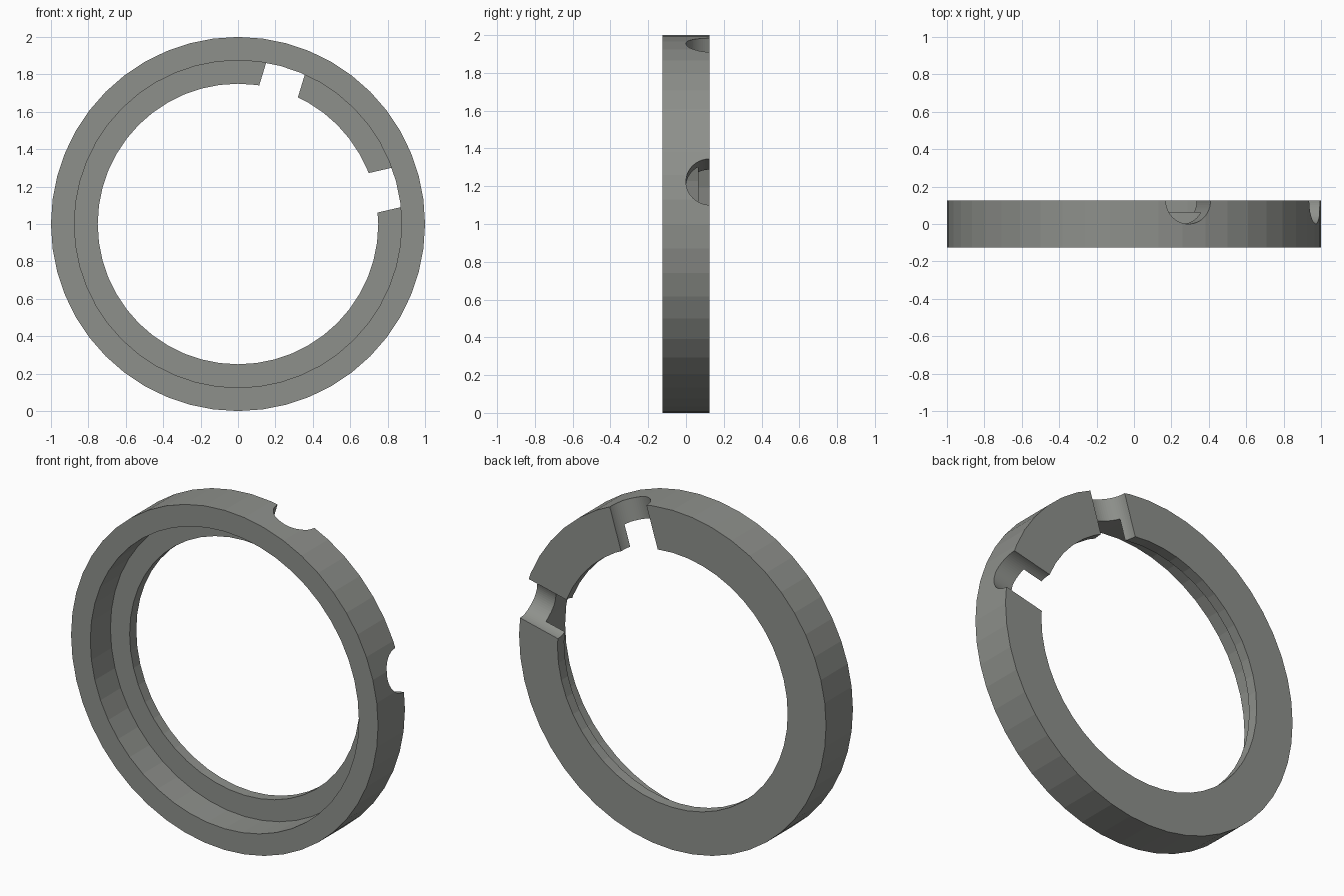
import bpy, bmesh, math
from mathutils import Matrix, Vector

if "Cube" in bpy.data.objects:
    bpy.data.objects.remove(bpy.data.objects["Cube"])

SEG = 48
grey = bpy.data.materials.new("warm_grey")
grey.diffuse_color = (0.27, 0.28, 0.26, 1)
grey.use_nodes = True
grey.node_tree.nodes["Principled BSDF"].inputs["Base Color"].default_value = grey.diffuse_color

# Ring: stepped profile (radius, y) spun around the y axis
profile = [(1, -0.125), (1, 0.125), (0.75, 0.125),
           (0.75, 0.0625), (0.875, 0.0625), (0.875, -0.125)]
bm = bmesh.new()
loops = []
for i in range(SEG):
    a = 2 * math.pi * i / SEG
    loops.append([bm.verts.new((r * math.cos(a), y, 1 + r * math.sin(a)))
                  for r, y in profile])
n = len(profile)
for i in range(SEG):
    p, q = loops[i], loops[(i + 1) % SEG]
    for j in range(n):
        k = (j + 1) % n
        bm.faces.new((p[j], p[k], q[k], q[j]))
bmesh.ops.recalc_face_normals(bm, faces=bm.faces)
mesh = bpy.data.meshes.new("ring")
bm.to_mesh(mesh)
bm.free()
mesh.materials.append(grey)
ring = bpy.data.objects.new("ring", mesh)
bpy.context.collection.objects.link(ring)
bpy.context.view_layer.objects.active = ring


# Radial half-round notches in the back edge
def cut_notch(degrees):
    a = math.radians(degrees)
    d = Vector((math.cos(a), 0, math.sin(a)))
    rot = d.to_track_quat('Z', 'Y').to_matrix().to_4x4()
    bm = bmesh.new()
    bmesh.ops.create_cone(
        bm, cap_ends=True, segments=64, radius1=0.125, radius2=0.125, depth=0.7,
        matrix=Matrix.Translation(d * 0.9 + Vector((0, 0.125, 1))) @ rot)
    me = bpy.data.meshes.new("notch_cutter")
    bm.to_mesh(me)
    bm.free()
    me.materials.append(grey)
    cutter = bpy.data.objects.new("notch_cutter", me)
    cutter.hide_render = True
    bpy.context.collection.objects.link(cutter)
    mod = ring.modifiers.new("notch", 'BOOLEAN')
    mod.operation = 'DIFFERENCE'
    mod.solver = 'EXACT'
    mod.object = cutter
    bpy.ops.object.modifier_apply(modifier=mod.name)
    bpy.data.objects.remove(cutter)


for angle in (13, 73):
    cut_notch(angle)
